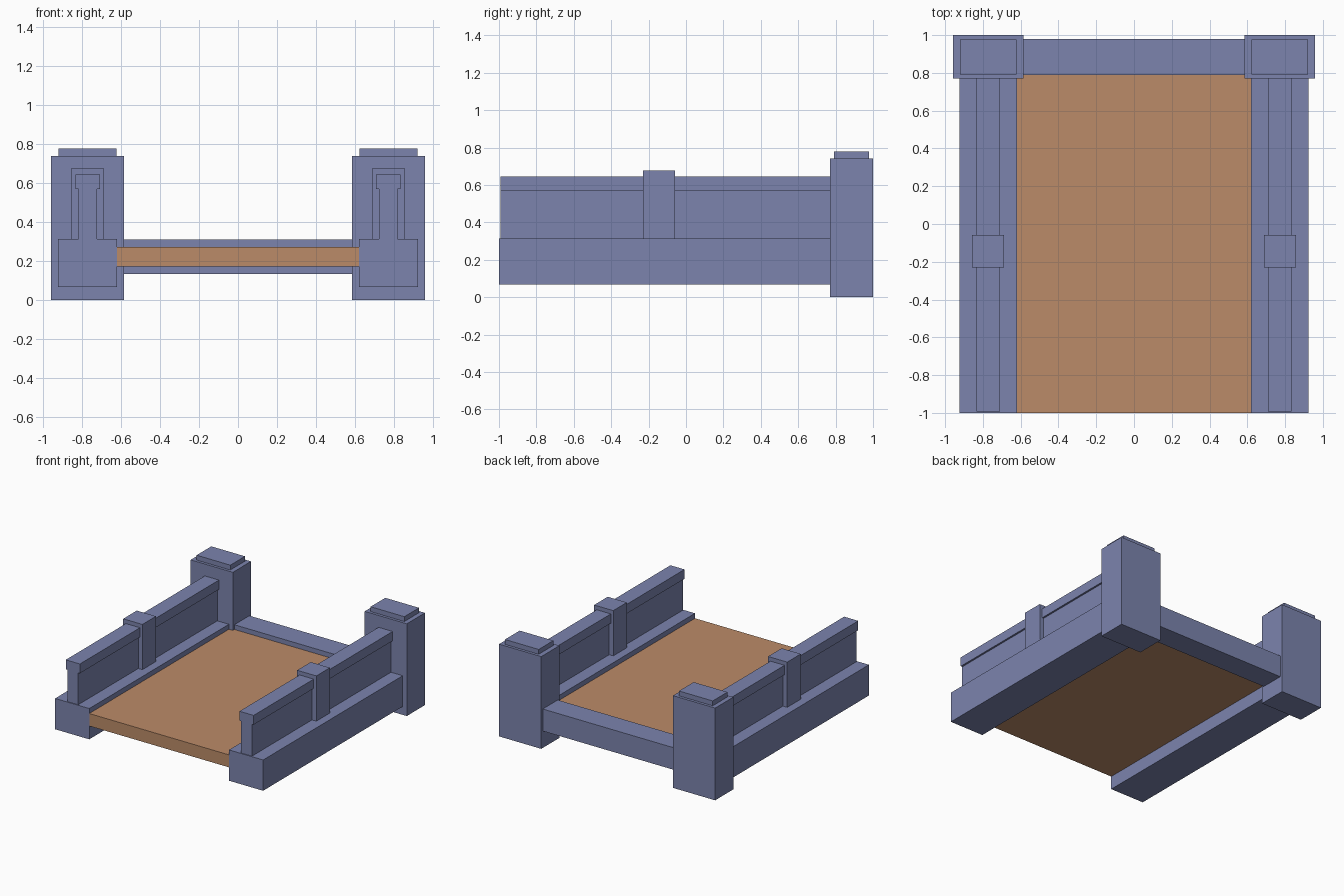
import bpy, bmesh

if "Cube" in bpy.data.objects:
    bpy.data.objects.remove(bpy.data.objects["Cube"])


def material(name, color):
    mat = bpy.data.materials.new(name)
    mat.diffuse_color = color
    mat.use_nodes = True
    mat.node_tree.nodes["Principled BSDF"].inputs["Base Color"].default_value = mat.diffuse_color
    return mat


STONE = material("blue_stone", (0.20, 0.23, 0.42, 1))
DECK = material("tan_deck", (0.50, 0.26, 0.14, 1))


def extrude(name, profile, y0, y1, mat=STONE, mirror=False):
    """Extrude an x-z profile along y, optionally mirrored to the other side."""
    bm = bmesh.new()
    face = bm.faces.new([bm.verts.new((x, y0, z)) for x, z in profile])
    ext = bmesh.ops.extrude_face_region(bm, geom=[face])
    verts = [v for v in ext["geom"] if isinstance(v, bmesh.types.BMVert)]
    bmesh.ops.translate(bm, verts=verts, vec=(0, y1 - y0, 0))
    bmesh.ops.recalc_face_normals(bm, faces=bm.faces)
    mesh = bpy.data.meshes.new(name)
    bm.to_mesh(mesh)
    bm.free()
    mesh.materials.append(mat)
    ob = bpy.data.objects.new(name, mesh)
    bpy.context.collection.objects.link(ob)
    if mirror:
        ob.modifiers.new("Mirror", "MIRROR").use_axis[0] = True
    return ob


def box(name, x, y, z, mat=STONE, mirror=False):
    profile = [(x[0], z[0]), (x[1], z[0]), (x[1], z[1]), (x[0], z[1])]
    return extrude(name, profile, y[0], y[1], mat, mirror)


# Deck and the beam across its back end
box("deck", (-0.62, 0.62), (-1.0, 0.79), (0.174, 0.274), DECK)
box("back_beam", (-0.6, 0.6), (0.79, 0.98), (0.135, 0.312))

# Side beams
box("side_beams", (0.62, 0.923), (-1.0, 0.78), (0.067, 0.314), mirror=True)

# Parapet walls with overhanging top rail
C, W, R = 0.771, 0.048, 0.0625
extrude("parapet_walls", [
    (C - W, 0.314), (C + W, 0.314), (C + W, 0.57), (C + R, 0.57),
    (C + R, 0.645), (C - R, 0.645), (C - R, 0.57), (C - W, 0.57),
], -0.993, 0.78, mirror=True)

# Small pillars midway along the parapets
box("parapet_pillars", (0.687, 0.857), (-0.231, -0.059), (0.314, 0.677), mirror=True)

# End posts and their caps
box("end_posts", (0.585, 0.959), (0.77, 1.0), (0.0, 0.74), mirror=True)
box("post_caps", (0.623, 0.922), (0.792, 0.978), (0.74, 0.779), mirror=True)
